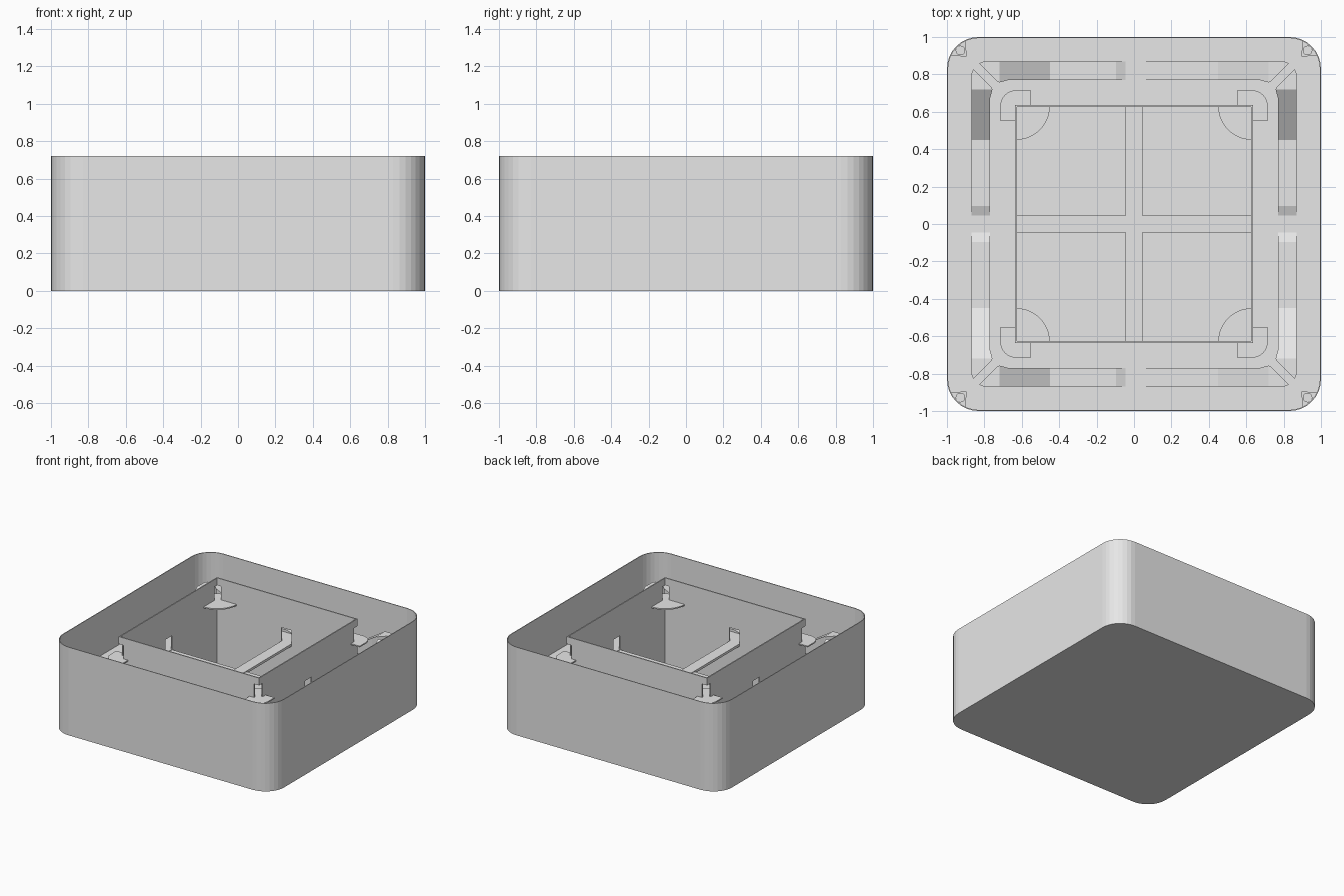
import bpy, bmesh
from math import sin, cos, pi

cube = bpy.data.objects.get("Cube")
if cube:
    bpy.data.objects.remove(cube, do_unlink=True)

H = 0.72          # overall height
DECK = 0.36       # height of the outer deck
SHELF = 0.55      # height of the corner shelves
BOX = 0.635       # half width of the inner box
SLOT = 0.045      # half width of slots and bars

grey = bpy.data.materials.new("light_grey")
grey.use_nodes = True
grey.diffuse_color = (0.8, 0.8, 0.8, 1)
grey.node_tree.nodes["Principled BSDF"].inputs["Base Color"].default_value = (0.8, 0.8, 0.8, 1)

SIGNS = [(sx, sy) for sx in (-1, 1) for sy in (-1, 1)]


def arc(cx, cy, r, a0, a1, n=8):
    return [(cx + r * cos(a0 + (a1 - a0) * i / n), cy + r * sin(a0 + (a1 - a0) * i / n))
            for i in range(n + 1)]


def rounded_square(half, r):
    c = half - r
    pts = []
    for k, (sx, sy) in enumerate([(1, 1), (-1, 1), (-1, -1), (1, -1)]):
        pts += arc(sx * c, sy * c, r, k * pi / 2, (k + 1) * pi / 2)
    return pts


def rect(x0, x1, y0, y1):
    return [(x0, y0), (x1, y0), (x1, y1), (x0, y1)]


def prism(bm, outline, z0, top, place=lambda x, y: (x, y)):
    """Upright solid on an outline; top is a height or a function of x."""
    height = top if callable(top) else (lambda x: top)
    low = [bm.verts.new((*place(x, y), z0)) for x, y in outline]
    high = [bm.verts.new((*place(x, y), height(x))) for x, y in outline]
    bm.faces.new(low[::-1])
    bm.faces.new(high)
    n = len(outline)
    for i in range(n):
        j = (i + 1) % n
        bm.faces.new((low[i], low[j], high[j], high[i]))


def finish(name, bm):
    bmesh.ops.recalc_face_normals(bm, faces=bm.faces)
    mesh = bpy.data.meshes.new(name)
    bm.to_mesh(mesh)
    bm.free()
    mesh.materials.append(grey)
    ob = bpy.data.objects.new(name, mesh)
    bpy.context.collection.objects.link(ob)
    return ob


def solid(name, outline, z0, z1):
    bm = bmesh.new()
    prism(bm, outline, z0, z1)
    return finish(name, bm)


def cut(ob, cutter):
    mod = ob.modifiers.new("cut", 'BOOLEAN')
    mod.operation = 'DIFFERENCE'
    mod.solver = 'EXACT'
    mod.object = cutter
    bpy.context.view_layer.objects.active = ob
    bpy.ops.object.modifier_apply(modifier=mod.name)
    bpy.data.objects.remove(cutter, do_unlink=True)


# Outer shell: thin rounded tray, open at the top
shell = solid("outer_shell", rounded_square(1, 0.17), 0, H)
cut(shell, solid("shell_cutter", rounded_square(0.994, 0.164), 0.006, H + 1))

# Deck between shell and inner box
deck = solid("outer_deck", rounded_square(0.995, 0.165), DECK - 0.02, DECK)
cut(deck, solid("deck_cutter", rect(-0.63, 0.63, -0.63, 0.63), 0, 1))

# Inner box: thin walls, with openings mid-side and at the corners
box = solid("inner_box", rect(-BOX, BOX, -BOX, BOX), 0.004, H)
cut(box, solid("box_cutter", rect(-0.626, 0.626, -0.626, 0.626), 0.01, H + 1))
cut(box, solid("slot_cutter_x", rect(-1, 1, -SLOT, SLOT), DECK, DECK + 0.11))
cut(box, solid("slot_cutter_y", rect(-SLOT, SLOT, -1, 1), DECK, DECK + 0.11))
for sx, sy in SIGNS:
    xs = sorted((sx * (BOX - SLOT), sx * 0.7))
    ys = sorted((sy * (BOX - SLOT), sy * 0.7))
    cut(box, solid("corner_cutter", rect(*xs, *ys), SHELF, SHELF + 0.11))

# Crossing bars inside the box
solid("long_bar", rect(-SLOT, SLOT, -0.63, 0.63), DECK - 0.02, DECK)
solid("cross_bar", rect(-0.63, 0.63, -SLOT, SLOT), DECK - 0.025, DECK - 0.005)

# Corner shelves: quarter disc inside the box, rounded bracket outside
inner_shelf = [(0.63, 0.63)] + arc(0.63, 0.63, 0.18, pi, 1.5 * pi, 10)
bracket = ([(0.55, BOX), (0.55, 0.715)] + arc(0.63, 0.63, 0.085, pi / 2, 0)
           + [(0.715, 0.55), (BOX, 0.55), (BOX, BOX)])
bm = bmesh.new()
for sx, sy in SIGNS:
    for outline in (inner_shelf, bracket):
        prism(bm, outline, SHELF - 0.01, SHELF, lambda x, y: (sx * x, sy * y))
finish("corner_shelves", bm)

# Ramped track: eight mirrored runs, low mid-side and high at the corners
LOW = DECK + 0.02
runs = [
    (rect(SLOT, 0.095, 0.77, 0.87), lambda x: DECK + 0.001 + (x - SLOT) * 0.38),
    (rect(0.095, 0.45, 0.77, 0.87), LOW),
    ([(0.45, 0.77), (0.67, 0.77), (0.72, 0.757), (0.72, 0.87), (0.45, 0.87)],
     lambda x: LOW + (x - 0.45) / 0.27 * (SHELF - LOW)),
    ([(0.72, 0.757), (0.73, 0.76), (0.828, 0.858), (0.81, 0.867), (0.79, 0.87), (0.72, 0.87)],
     SHELF),
]
bm = bmesh.new()
for sx, sy in SIGNS:
    for swap in (False, True):
        for outline, top in runs:
            prism(bm, outline, DECK - 0.01, top,
                  lambda x, y: (sx * y, sy * x) if swap else (sx * x, sy * y))
finish("ramped_track", bm)

# Small pegs tucked into the shell corners
gusset = [(0.895, 0.895)] + arc(0.83, 0.83, 0.168, 0.43, pi / 2 - 0.43, 4)
peg = arc(0.928, 0.928, 0.026, 0, 2 * pi, 12)[:-1]
bm = bmesh.new()
for sx, sy in SIGNS:
    prism(bm, gusset, DECK - 0.01, DECK + 0.05, lambda x, y: (sx * x, sy * y))
    prism(bm, peg, DECK, DECK + 0.08, lambda x, y: (sx * x, sy * y))
finish("corner_pegs", bm)
